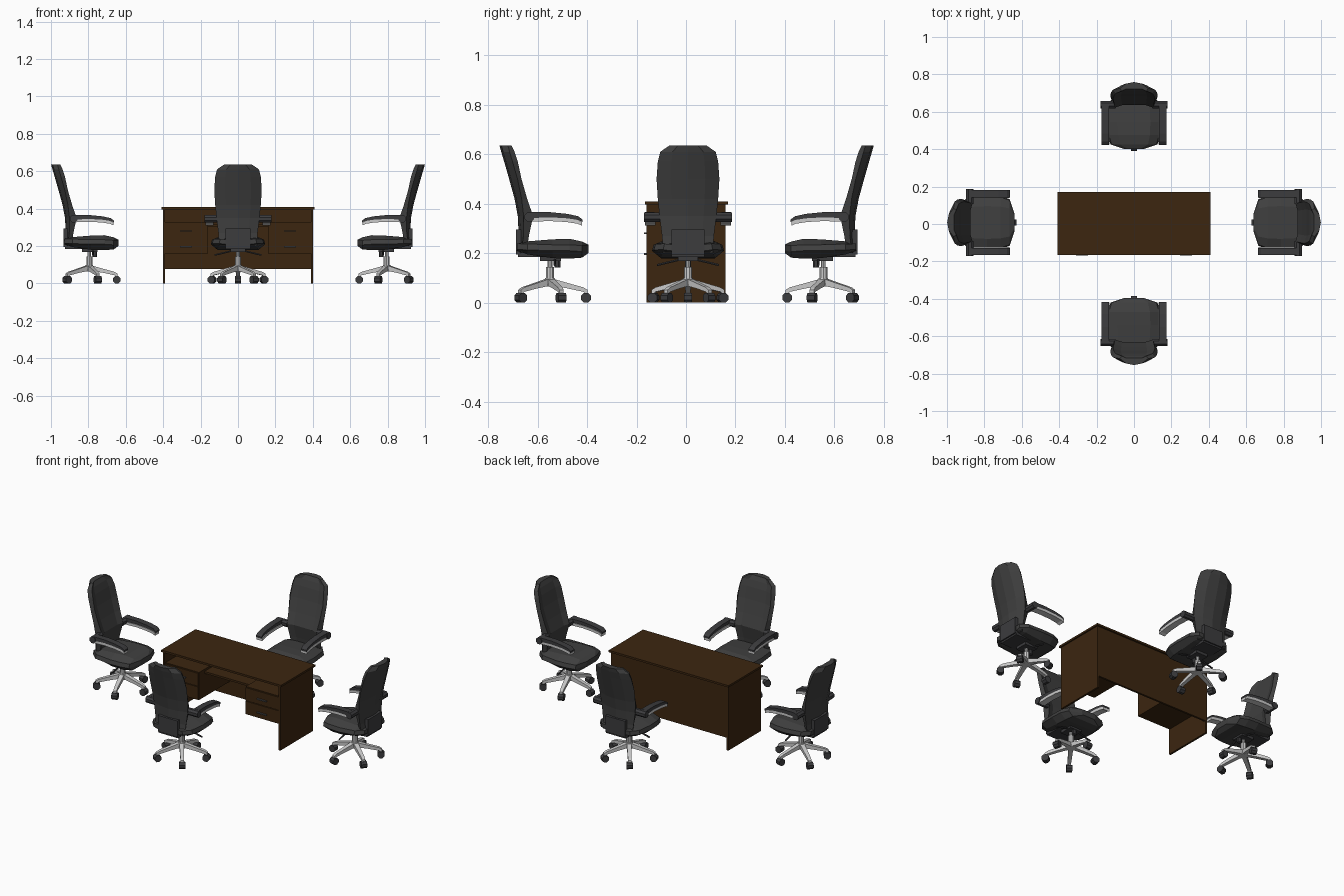
import bpy, bmesh, math
from mathutils import Matrix, Vector

cube = bpy.data.objects.get("Cube")
if cube:
    bpy.data.objects.remove(cube, do_unlink=True)


def material(name, rgb):
    m = bpy.data.materials.new(name)
    m.use_nodes = True
    m.diffuse_color = (*rgb, 1)
    m.node_tree.nodes["Principled BSDF"].inputs["Base Color"].default_value = (*rgb, 1)
    return m


WOOD = material("dark brown wood", (0.045, 0.019, 0.005))
CHARCOAL = material("charcoal leather", (0.05, 0.05, 0.05))
PLASTIC = material("dark plastic", (0.045, 0.045, 0.048))
SILVER = material("silver metal", (0.6, 0.6, 0.6))
HANDLE = material("handle grey", (0.07, 0.07, 0.07))


def finish(bm, name, mat):
    bmesh.ops.recalc_face_normals(bm, faces=bm.faces)
    me = bpy.data.meshes.new(name)
    bm.to_mesh(me)
    bm.free()
    me.materials.append(mat)
    return me


def add_box(bm, lo, hi):
    lo, hi = Vector(lo), Vector(hi)
    m = Matrix.Translation((lo + hi) / 2) @ Matrix.Diagonal((*(hi - lo), 1))
    bmesh.ops.create_cube(bm, size=1, matrix=m)


def add_rod(bm, a, b, r1, r2=None, sides=8):
    a, b = Vector(a), Vector(b)
    d = b - a
    turn = d.to_track_quat('Z', 'Y').to_matrix().to_4x4()
    spin = Matrix.Rotation(math.pi / sides, 4, 'Z')
    bmesh.ops.create_cone(bm, cap_ends=True, segments=sides, radius1=r1,
                          radius2=r1 if r2 is None else r2, depth=d.length,
                          matrix=Matrix.Translation((a + b) / 2) @ turn @ spin)


def add_loft(bm, rings):
    loops = [[bm.verts.new(p) for p in ring] for ring in rings]
    n = len(loops[0])
    for a, b in zip(loops, loops[1:]):
        for i in range(n):
            bm.faces.new((a[i], a[(i + 1) % n], b[(i + 1) % n], b[i]))
    bm.faces.new(loops[0])
    bm.faces.new(loops[-1])


def rect_ring(x, y, hw, z0, z1):
    return [(x - hw, y, z0), (x + hw, y, z0), (x + hw, y, z1), (x - hw, y, z1)]


# ---------- chair parts, facing +y, column at the origin ----------
def backrest():
    # height, half width, rear y, front y
    levels = [(0.20, 0.10, -0.130, -0.095), (0.27, 0.105, -0.126, -0.085),
              (0.35, 0.115, -0.130, -0.068), (0.42, 0.122, -0.143, -0.092),
              (0.50, 0.127, -0.165, -0.115), (0.57, 0.122, -0.185, -0.130),
              (0.61, 0.112, -0.197, -0.143), (0.635, 0.075, -0.204, -0.155)]
    rings = []
    for z, w, r, f in levels:
        curve = 0.014 + 0.02 * min(1, (z - 0.2) / 0.3)
        rings.append([(-w, r + curve, z), (-w * 0.55, r + 0.008, z), (0, r, z),
                      (w * 0.55, r + 0.008, z), (w, r + curve, z),
                      (w * 0.88, f, z), (w * 0.55, f - 0.012, z),
                      (-w * 0.55, f - 0.012, z), (-w * 0.88, f, z)])
    bm = bmesh.new()
    add_loft(bm, rings)
    return finish(bm, "backrest", CHARCOAL)


def seat():
    # y, half width, bottom, top
    rings = []
    for y, w, b, t in [(-0.133, 0.10, 0.21, 0.235), (-0.09, 0.138, 0.195, 0.248),
                       (0.01, 0.146, 0.18, 0.256), (0.08, 0.142, 0.178, 0.258),
                       (0.13, 0.125, 0.182, 0.247), (0.155, 0.05, 0.2, 0.235)]:
        m = b + (t - b) * 0.5
        rings.append([(-w * 0.75, y, b), (w * 0.75, y, b), (w, y, m - 0.008),
                      (w * 0.95, y, m + 0.016), (w * 0.6, y, t), (-w * 0.6, y, t),
                      (-w * 0.95, y, m + 0.016), (-w, y, m - 0.008)])
    bm = bmesh.new()
    add_loft(bm, rings)
    return finish(bm, "seat", CHARCOAL)


def rear_bracket():
    bm = bmesh.new()
    add_box(bm, (-0.067, -0.138, 0.195), (0.067, -0.11, 0.295))
    add_box(bm, (-0.067, -0.13, 0.185), (0.067, -0.02, 0.2))
    return finish(bm, "rear_bracket", PLASTIC)


# bottom and top heights along each armrest
ARM_PATH = [(-0.075, 0.342, 0.366), (0.0, 0.345, 0.366),
            (0.07, 0.341, 0.359), (0.115, 0.334, 0.349), (0.132, 0.326, 0.336)]


def arm_pads():
    bm = bmesh.new()
    for s in (-1, 1):
        add_loft(bm, [rect_ring(s * 0.154, y, 0.019, b, t) for y, b, t in ARM_PATH])
    return finish(bm, "arm_pads", PLASTIC)


def arm_rails():
    bm = bmesh.new()
    for s in (-1, 1):
        add_loft(bm, [rect_ring(s * 0.152, y - 0.003, 0.021, b - 0.015, b + 0.001)
                      for y, b, t in ARM_PATH])
    return finish(bm, "arm_rails", SILVER)


def arm_mounts():
    bm = bmesh.new()
    for s in (-1, 1):
        add_rod(bm, (s * 0.10, -0.083, 0.346), (s * 0.178, -0.083, 0.346), 0.021)
    return finish(bm, "arm_mounts", PLASTIC)


def column():
    bm = bmesh.new()
    add_rod(bm, (0, 0, 0.065), (0, 0, 0.1), 0.028, 0.02, 10)
    add_rod(bm, (0, 0, 0.09), (0, 0, 0.145), 0.017, sides=10)
    add_rod(bm, (0, 0, 0.14), (0, 0, 0.185), 0.01, sides=10)
    return finish(bm, "column", SILVER)


def mechanism():
    bm = bmesh.new()
    add_box(bm, (-0.04, -0.04, 0.168), (0.04, 0.045, 0.186))
    add_rod(bm, (0, 0.03, 0.142), (0, 0.03, 0.17), 0.013)
    for s in (-1, 1):
        add_rod(bm, (s * 0.03, 0.02, 0.175), (s * 0.125, 0.02, 0.152), 0.005, sides=6)
    return finish(bm, "tilt_mechanism", PLASTIC)


def spokes():
    bm = bmesh.new()
    for i in range(5):
        turn = Matrix.Rotation(i * math.tau / 5, 4, 'Z')
        path = [(0.0, 0.014, 0.07, 0.1), (0.07, 0.012, 0.058, 0.08),
                (0.135, 0.01, 0.044, 0.062), (0.152, 0.009, 0.03, 0.052)]
        add_loft(bm, [[turn @ Vector(p) for p in rect_ring(0, *q)] for q in path])
    return finish(bm, "base_spokes", SILVER)


def casters():
    bm = bmesh.new()
    for i in range(5):
        turn = Matrix.Rotation(i * math.tau / 5, 4, 'Z')
        add_rod(bm, turn @ Vector((-0.017, 0.146, 0.02)),
                turn @ Vector((0.017, 0.146, 0.02)), 0.0215)
    return finish(bm, "casters", PLASTIC)


parts = [f() for f in (backrest, seat, rear_bracket, arm_pads, arm_rails, arm_mounts,
                       column, mechanism, spokes, casters)]

# ---------- four chairs around the desk ----------
for label, x, y, angle in [("front", 0, -0.55, 0), ("back", 0, 0.555, 180),
                           ("right", -0.795, 0.008, -90), ("left", 0.795, 0.008, 90)]:
    for me in parts:
        ob = bpy.data.objects.new(f"{label}_chair_{me.name}", me)
        ob.location = (x, y, 0)
        ob.rotation_euler.z = math.radians(angle)
        bpy.context.collection.objects.link(ob)


# ---------- desk ----------
def box(name, lo, hi, mat=WOOD):
    bm = bmesh.new()
    add_box(bm, lo, hi)
    ob = bpy.data.objects.new(name, finish(bm, name, mat))
    bpy.context.collection.objects.link(ob)


box("desk_top", (-0.41, -0.165, 0.396), (0.41, 0.17, 0.408))
box("desk_back_panel", (-0.39, 0.148, 0.077), (0.39, 0.16, 0.396))
box("desk_shelf", (-0.16, -0.10, 0.305), (0.16, 0.148, 0.317))
for side, s in (("right", -1), ("left", 1)):
    def span(a, b):
        return sorted((s * a, s * b))
    x0, x1 = span(0.39, 0.402)
    box(f"desk_{side}_panel", (x0, -0.16, 0), (x1, 0.16, 0.396))
    x0, x1 = span(0.16, 0.39)
    box(f"{side}_drawer_pedestal", (x0, -0.152, 0.16), (x1, 0.148, 0.33))
    for i, z in enumerate((0.163, 0.247)):
        x0, x1 = span(0.163, 0.388)
        box(f"{side}_drawer_front_{i + 1}", (x0, -0.16, z), (x1, -0.152, z + 0.08))
        x0, x1 = span(0.245, 0.309)
        box(f"{side}_drawer_handle_{i + 1}", (x0, -0.169, z + 0.03),
            (x1, -0.16, z + 0.037), HANDLE)
